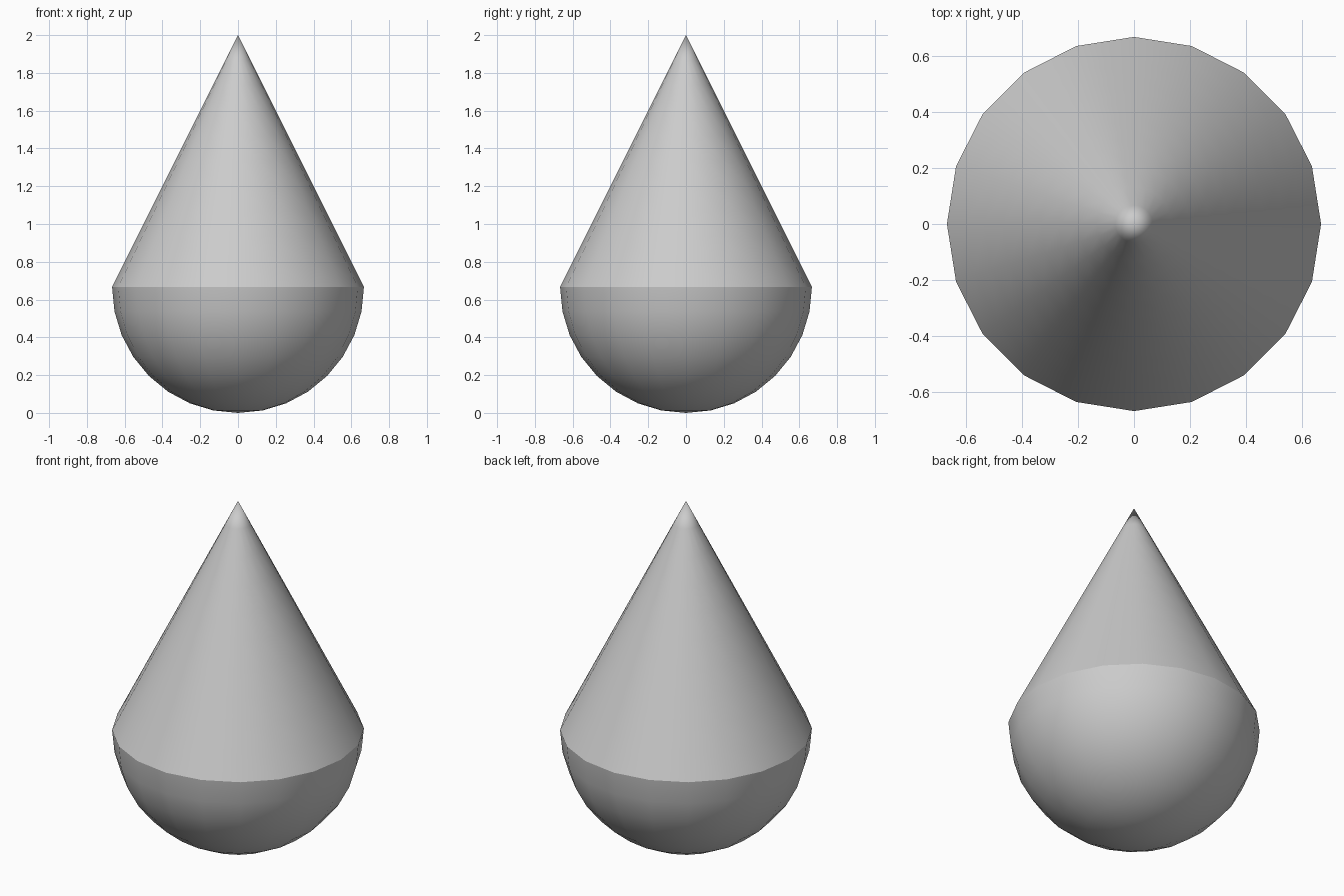
import bpy, bmesh
from math import sin, cos, pi

if "Cube" in bpy.data.objects:
    bpy.data.objects.remove(bpy.data.objects["Cube"])

SIDES = 20
R = 2 / 3


def lathe(name, pole_z, rings):
    """Smooth open surface: a pole point fanned out to rings of (radius, z)."""
    bm = bmesh.new()
    pole = bm.verts.new((0, 0, pole_z))
    prev = None
    for r, z in rings:
        ring = [bm.verts.new((r * cos(2 * pi * i / SIDES), r * sin(2 * pi * i / SIDES), z))
                for i in range(SIDES)]
        for i in range(SIDES):
            j = (i + 1) % SIDES
            if prev is None:
                f = bm.faces.new((pole, ring[i], ring[j]))
            else:
                f = bm.faces.new((prev[i], ring[i], ring[j], prev[j]))
            f.smooth = True
        prev = ring
    # The pole-first winding faces outward at the top and inward at the bottom
    if pole_z < R:
        bmesh.ops.reverse_faces(bm, faces=bm.faces[:])
    mesh = bpy.data.meshes.new(name)
    bm.to_mesh(mesh)
    bm.free()
    obj = bpy.data.objects.new(name, mesh)
    bpy.context.collection.objects.link(obj)
    return obj


# Pointed upper cone
STACKS = 10
lathe("upper_cone", 2, [(R * k / STACKS, 2 - (2 - R) * k / STACKS)
                        for k in range(1, STACKS + 1)])

# Rounded lower hemisphere
STEPS = 8
lathe("lower_hemisphere", 0, [(R * sin(k * pi / 2 / STEPS), R - R * cos(k * pi / 2 / STEPS))
                              for k in range(1, STEPS + 1)])
